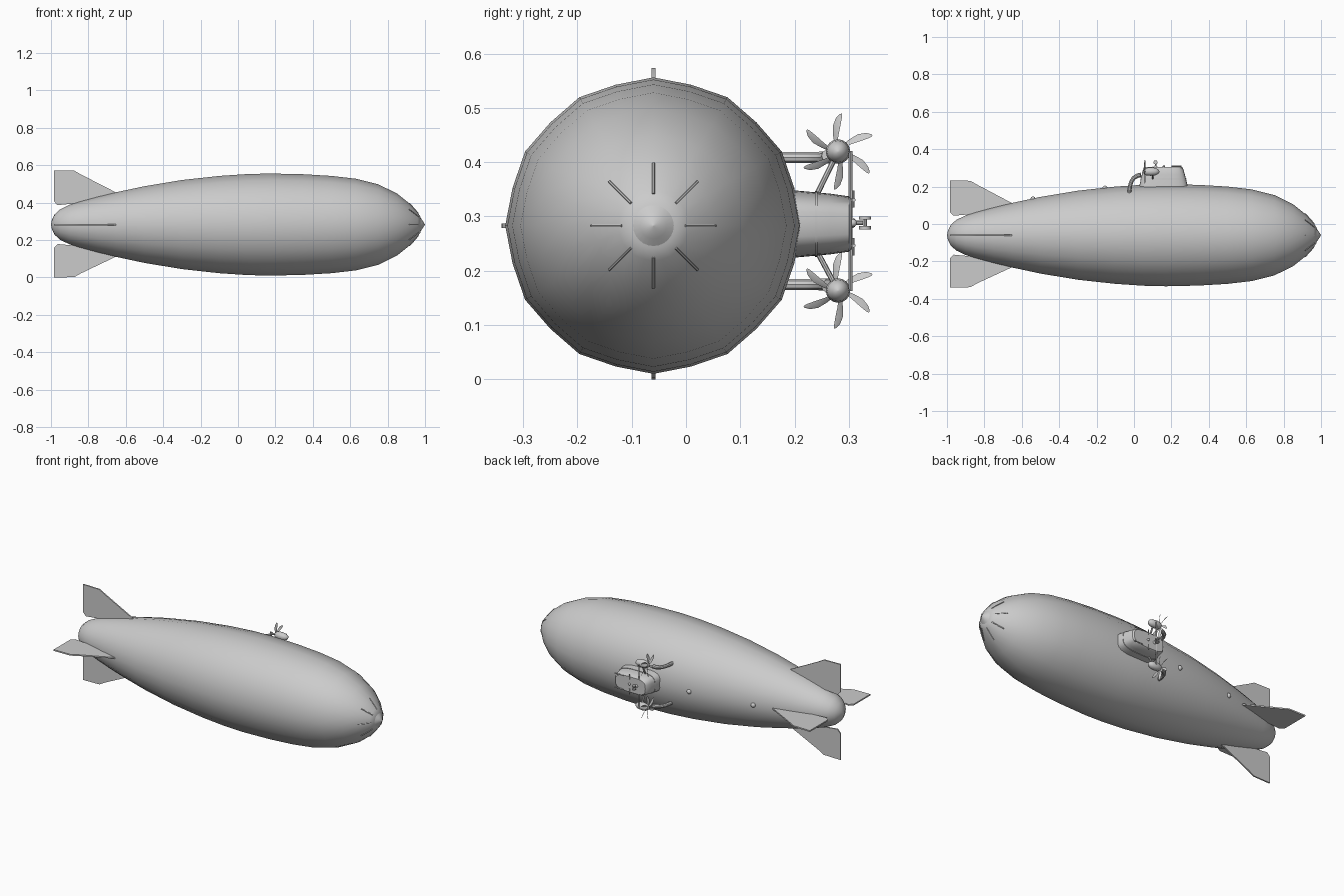
import bpy, bmesh, math
from mathutils import Vector

if "Cube" in bpy.data.objects:
    bpy.data.objects.remove(bpy.data.objects["Cube"])

CY, CZ = -0.06, 0.283          # hull axis
PROFILE = [(-1, 0), (-.995, .025), (-.98, .055), (-.95, .082), (-.9, .106), (-.85, .122),
           (-.75, .149), (-.65, .173), (-.5, .205), (-.3, .238), (-.1, .26), (.05, .27),
           (.17, .273), (.35, .269), (.5, .26), (.63, .245), (.75, .215), (.85, .166),
           (.92, .11), (.96, .065), (.975, .043)]


def radius(x):
    for (a, ra), (b, rb) in zip(PROFILE, PROFILE[1:]):
        if a <= x <= b:
            return ra + (rb - ra) * (x - a) / (b - a)
    return 0


def finish(name, bm, angle=35):
    bmesh.ops.remove_doubles(bm, verts=bm.verts, dist=1e-5)
    bmesh.ops.recalc_face_normals(bm, faces=bm.faces)
    me = bpy.data.meshes.new(name)
    bm.to_mesh(me)
    bm.free()
    ob = bpy.data.objects.new(name, me)
    bpy.context.collection.objects.link(ob)
    bpy.ops.object.select_all(action='DESELECT')
    ob.select_set(True)
    bpy.context.view_layer.objects.active = ob
    bpy.ops.object.shade_smooth_by_angle(angle=math.radians(angle))
    return ob


def loft(name, rings, angle=35):
    bm = bmesh.new()
    vs = [[bm.verts.new(p) for p in r] for r in rings]
    n = len(rings[0])
    for a, b in zip(vs, vs[1:]):
        for i in range(n):
            bm.faces.new((a[i], a[(i + 1) % n], b[(i + 1) % n], b[i]))
    bm.faces.new(vs[0])
    bm.faces.new(vs[-1])
    return finish(name, bm, angle)


def spin_x(name, profile, y, z, n=16, gore=1.0):
    """Revolve (x, r) points round an axis along x; gore pulls in every second rib."""
    rings = []
    for x, r in profile:
        ring = []
        for i in range(n):
            a = 2 * math.pi * i / n
            k = max(r, 1e-4) * (gore if i % 2 else 1)
            ring.append((x, y + k * math.sin(a), z + k * math.cos(a)))
        rings.append(ring)
    return loft(name, rings)


def tube(name, pts, radii, n=10):
    pts = [Vector(p) for p in pts]
    rings = []
    for i, p in enumerate(pts):
        d = (pts[min(i + 1, len(pts) - 1)] - pts[max(i - 1, 0)]).normalized()
        u = d.orthogonal() if abs(d.z) > .9 else d.cross(Vector((0, 0, 1)))
        u.normalize()
        v = d.cross(u)
        rings.append([p + radii[i] * (u * math.cos(2 * math.pi * k / n) + v * math.sin(2 * math.pi * k / n))
                      for k in range(n)])
    return loft(name, rings)


def rod(name, p, q, r, n=8):
    return tube(name, [p, q], [r, r], n)


def ball(name, p, r):
    bm = bmesh.new()
    bmesh.ops.create_uvsphere(bm, u_segments=14, v_segments=8, radius=r)
    bmesh.ops.translate(bm, verts=bm.verts, vec=p)
    return finish(name, bm)


# Envelope with 12 gores
spin_x("envelope", PROFILE, CY, CZ, 24, .984)
# Nose cap and battens
spin_x("nose_cap", [(.962, .046), (.968, .047), (.985, .024), (1, 0)], CY, CZ, 24)
for i in range(8):
    a = i * math.pi / 4
    pts = [(x, CY + (radius(x) + .001) * math.sin(a), CZ + (radius(x) + .001) * math.cos(a))
           for x in (.965, .95, .93, .915)]
    tube("nose_batten", pts, [.0025] * 4, 6)

# Four tail fins
for i, tip in enumerate((.29, .293, .283, .28)):
    a = i * math.pi / 2
    d = Vector((0, math.sin(a), math.cos(a)))
    side = Vector((0, math.cos(a), -math.sin(a)))
    outline = [(-.985, tip), (-.875, tip - .002), (-.84, tip - .022), (-.645, .168),
               (-.75, .12), (-.86, .09), (-.88, .112), (-.965, .104), (-.985, .125)]
    loft("tail_fin", [[Vector((x, CY, CZ)) + d * r + side * t for x, r in outline]
                      for t in (-.004, .004)])

# Gondola, tapering outward, rounded at the bow


def outline(y, x0, x1, w, n=32):
    ring = []
    for i in range(n):
        a = 2 * math.pi * i / n
        c, s = math.cos(a), math.sin(a)
        e = .75 if c > 0 else .45
        x = (x0 + x1) / 2 + (x1 - x0) / 2 * math.copysign(abs(c) ** e, c)
        ring.append((x, y, CZ + .003 + w * math.copysign(abs(s) ** .6, s)))
    return ring


loft("gondola", [outline(.17, .025, .288, .064), outline(.21, .03, .286, .061),
                 outline(.265, .042, .272, .056), outline(.3, .05, .262, .051),
                 outline(.306, .056, .254, .046)])
# Window band frame
loft("window_sill", [outline(.238, .034, .281, .0605), outline(.242, .035, .28, .0605)])

# Landing wheel
WX, WZ = .115, .288
ball("wheel_mount", (WX, .294 + .01, WZ), .01)
rod("wheel_leg", (WX, .3, WZ), (WX, .326, WZ), .004)
rod("wheel_axle", (WX, .33, WZ - .01), (WX, .33, WZ + .01), .003)
for s in (-1, 1):
    rod("wheel", (WX, .33, WZ + s * .006), (WX, .33, WZ + s * .012), .011, 16)

# Underside rails and fittings
for s in (-1, 1):
    rod("skid_rail", (.2, .309, WZ + s * .042), (.255, .309, WZ + s * .042), .0035)
    rod("grab_rail", (.16, .308, WZ + s * .028), (.16, .308, WZ + s * .06), .0025)
ball("belly_light", (.16, .308, WZ), .007)

# Engines, propellers and ducts
PX, PY = .058, .28
rod("engine_crossbar", (.1, .303, .163), (.1, .303, .42), .0035)
for s in (-1, 1):
    z = .2915 + s * .128
    spin_x("engine_pod", [(.05, .003), (.053, .012), (.066, .02), (.09, .0225),
                          (.115, .02), (.13, .012), (.136, .002)], PY, z)
    rod("engine_strut", (.1, PY, z), (.1, .24, WZ + s * .05), .005)
    zd = .2915 + s * .117
    tube("air_duct", [(-.025, .165, zd), (-.022, .2, zd), (-.015, .225, zd), (-.002, .246, zd),
                      (.018, .258, zd), (.036, .262, zd + s * .003)], [.011] * 4 + [.012, .0125])
    for k in range(6):
        a = math.radians(60 * k - 4)
        d = Vector((0, math.sin(a), math.cos(a)))
        t = Vector((0, math.cos(a), -math.sin(a)))
        rings = []
        for r, w, tw, sweep in ((.012, .004, .9, 0), (.03, .0065, .7, .001),
                                (.048, .008, .5, .004), (.062, .006, .4, .009), (.069, .002, .4, .013)):
            chord = t * math.cos(tw) + Vector((1, 0, 0)) * math.sin(tw)
            nrm = chord.cross(d)
            c = Vector((PX, PY, z)) + d * r + t * (sweep - .003)
            rings.append([c + chord * w, c + nrm * .001, c - chord * w, c - nrm * .001])
        loft("propeller_blade", rings)

# Small domes along the belly line
for x in (-.155, -.54):
    y = CY + radius(x)
    ball("belly_dome", (x, y - .003, CZ), .014)
